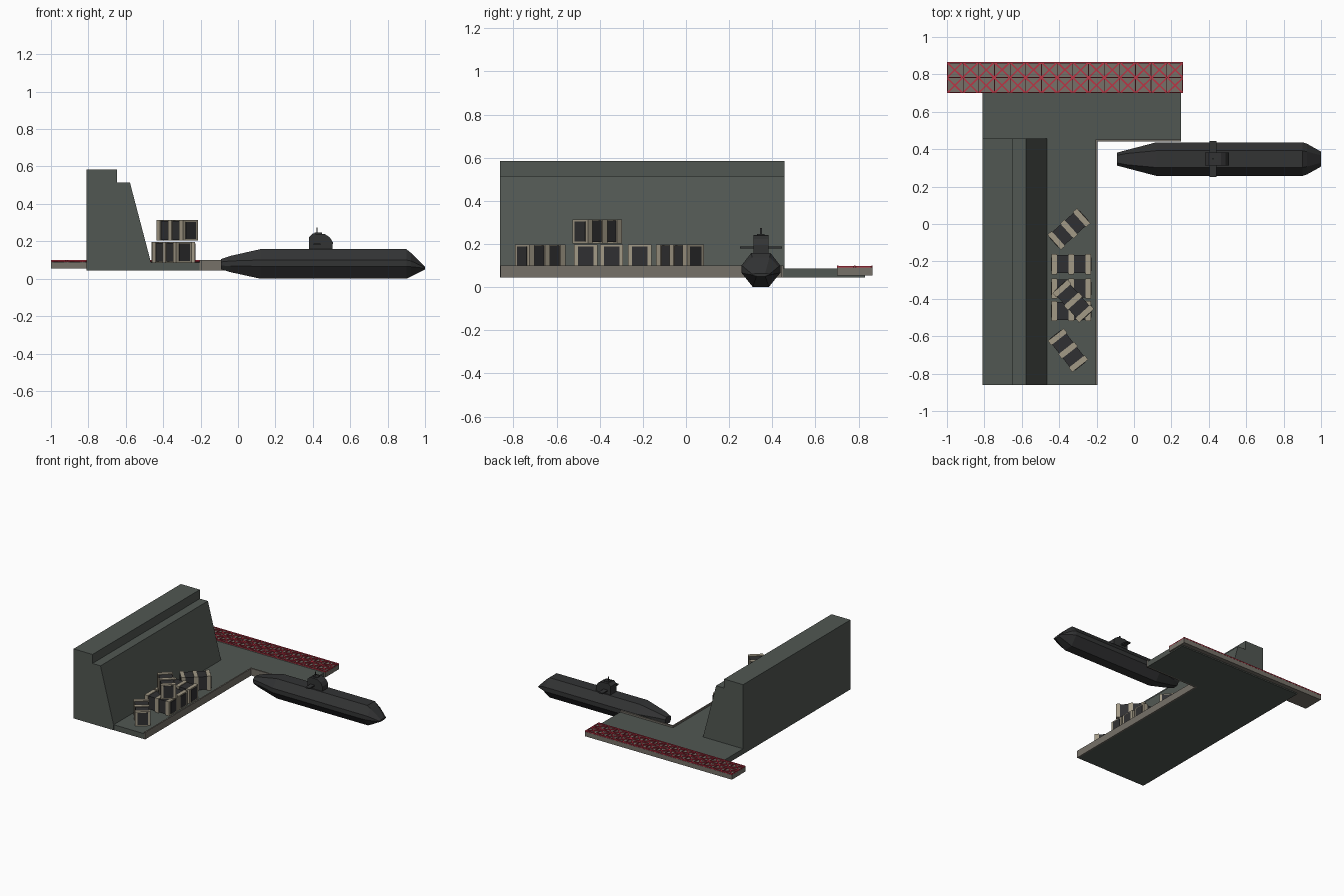
import bpy, bmesh
from math import radians, hypot, atan2
from mathutils import Matrix, Vector

cube = bpy.data.objects.get("Cube")
if cube:
    bpy.data.objects.remove(cube, do_unlink=True)


def material(name, rgb):
    m = bpy.data.materials.new(name)
    m.use_nodes = True
    m.diffuse_color = (*rgb, 1)
    m.node_tree.nodes["Principled BSDF"].inputs["Base Color"].default_value = (*rgb, 1)
    return m


GREEN = material("grey_green_concrete", (0.083, 0.096, 0.085))
TAUPE = material("taupe_stone", (0.18, 0.165, 0.14))
BLACK = material("hull_black", (0.032, 0.033, 0.034))
DARK = material("crate_black", (0.03, 0.03, 0.032))
BEIGE = material("crate_beige", (0.36, 0.32, 0.24))
RED = material("lattice_red", (0.5, 0.035, 0.06))


def finish(bm, name, *mats):
    bmesh.ops.recalc_face_normals(bm, faces=bm.faces)
    mesh = bpy.data.meshes.new(name)
    bm.to_mesh(mesh)
    bm.free()
    for m in mats:
        mesh.materials.append(m)
    ob = bpy.data.objects.new(name, mesh)
    bpy.context.collection.objects.link(ob)
    return ob


def add_box(bm, centre, size, angle=0, mat=0):
    xf = Matrix.Translation(centre) @ Matrix.Rotation(angle, 4, "Z") @ Matrix.Diagonal((*size, 1))
    made = bmesh.ops.create_cube(bm, size=1, matrix=xf)
    for f in {f for v in made["verts"] for f in v.link_faces}:
        f.material_index = mat


def box(name, lo, hi, mat):
    bm = bmesh.new()
    lo, hi = Vector(lo), Vector(hi)
    add_box(bm, (lo + hi) / 2, hi - lo)
    return finish(bm, name, mat)


def loft(name, rings, mat):
    """Skin equal-length rings of points and cap both ends."""
    bm = bmesh.new()
    loops = [[bm.verts.new(p) for p in r] for r in rings]
    n = len(loops[0])
    for a, b in zip(loops, loops[1:]):
        for i in range(n):
            j = (i + 1) % n
            bm.faces.new((a[i], a[j], b[j], b[i]))
    bm.faces.new(loops[0])
    bm.faces.new(loops[-1])
    return finish(bm, name, mat)


# Quay: L-shaped deck
deck = [(-0.81, -0.86), (-0.205, -0.86), (-0.205, 0.45), (0.25, 0.45), (0.25, 0.83), (-0.81, 0.83)]
loft("quay_deck", [[(x, y, z) for x, y in deck] for z in (0.045, 0.087)], GREEN)

# Kerbs along the water edges
box("kerb_long", (-0.205, -0.86, 0.045), (-0.195, 0.45, 0.1), TAUPE)
box("kerb_short", (-0.205, 0.44, 0.045), (0.25, 0.452, 0.1), TAUPE)

# Stepped sea wall with a sloping face
wall = [(-0.81, 0.045), (-0.81, 0.585), (-0.647, 0.585), (-0.647, 0.515), (-0.578, 0.515), (-0.465, 0.085), (-0.465, 0.045)]
loft("sea_wall", [[(x, y, z) for x, z in wall] for y in (-0.862, 0.456)], GREEN)

# Rear walkway with a lattice of crossed bars
box("walkway", (-1, 0.7, 0.054), (0.262, 0.865, 0.09), TAUPE)
bm = bmesh.new()
COLS, ROWS = 15, 2
dx, dy = 1.262 / COLS, 0.165 / ROWS
for c in range(COLS):
    for r in range(ROWS):
        mid = (-1 + (c + 0.5) * dx, 0.7 + (r + 0.5) * dy, 0.094)
        for side in (-1, 1):
            add_box(bm, mid, (hypot(dx, dy) * 0.94, 0.008, 0.008), side * atan2(dy, dx))
for r in range(ROWS + 1):
    y = 0.703 + r * (0.159 / ROWS)
    add_box(bm, (-0.369, y, 0.095), (1.262, 0.006, 0.008))
for c in range(COLS + 1):
    add_box(bm, (-0.997 + c * 1.256 / COLS, 0.7825, 0.0945), (0.004, 0.165, 0.008))
finish(bm, "walkway_lattice", RED)

# Submarine hull: stations are x, half widths (top, side, keel), heights (top, upper, lower, keel)
SUB_Y = 0.347
stations = [
    (-0.09, 0.02, 0.035, 0.02, 0.105, 0.09, 0.07, 0.05),
    (-0.04, 0.03, 0.048, 0.025, 0.122, 0.095, 0.068, 0.035),
    (0.12, 0.045, 0.09, 0.037, 0.158, 0.1, 0.066, 0.0),
    (0.9, 0.045, 0.09, 0.037, 0.158, 0.1, 0.066, 0.0),
    (0.925, 0.04, 0.082, 0.034, 0.138, 0.095, 0.064, 0.012),
    (1.0, 0.02, 0.04, 0.02, 0.064, 0.06, 0.056, 0.05),
]
rings = []
for x, *v in stations:
    half = list(zip((v[0], v[1], v[1], v[2]), v[3:]))
    ring = half + [(-w, z) for w, z in reversed(half)]
    rings.append([(x, SUB_Y + w, z) for w, z in ring])
loft("submarine_hull", rings, BLACK)

# Conning tower, diving planes, periscope and hatch
sail = [(0.38, 0.15), (0.38, 0.222), (0.4, 0.241), (0.465, 0.238), (0.49, 0.222), (0.507, 0.195), (0.505, 0.15)]
loft("conning_tower", [[(x, SUB_Y + w, z) for x, z in sail] for w in (-0.035, 0.035)], BLACK)
box("diving_planes", (0.405, 0.25, 0.18), (0.44, 0.444, 0.189), BLACK)
box("periscope", (0.419, 0.344, 0.23), (0.425, 0.352, 0.275), BLACK)
box("tower_hatch", (0.41, 0.33, 0.24), (0.45, 0.364, 0.246), BLACK)

# Strapped crates: dark body, beige bands and dark end panels
LENGTH, WIDTH, HEIGHT = 0.212, 0.108, 0.11


def crate(name, x, y, z, degrees):
    bm = bmesh.new()
    add_box(bm, (0, 0, HEIGHT / 2), (LENGTH - 0.01, WIDTH - 0.012, HEIGHT - 0.01), mat=0)
    for side in (-1, 0, 1):
        add_box(bm, (side * (LENGTH - 0.03) / 2, 0, HEIGHT / 2), (0.03, WIDTH, HEIGHT), mat=1)
    for side in (-1, 1):
        add_box(bm, (side * LENGTH / 2, 0, HEIGHT / 2), (0.006, WIDTH * 0.66, HEIGHT * 0.84), mat=0)
    ob = finish(bm, name, DARK, BEIGE)
    ob.location = (x, y, z)
    ob.rotation_euler.z = radians(degrees)


for i, y in enumerate((-0.215, -0.345, -0.465)):
    crate(f"crate_row_{i + 1}", -0.335, y, 0.087, 0)
crate("crate_back", -0.348, -0.027, 0.087, 42)
crate("crate_front", -0.353, -0.675, 0.087, -52)
crate("crate_stacked", -0.325, -0.412, 0.203, -48)
